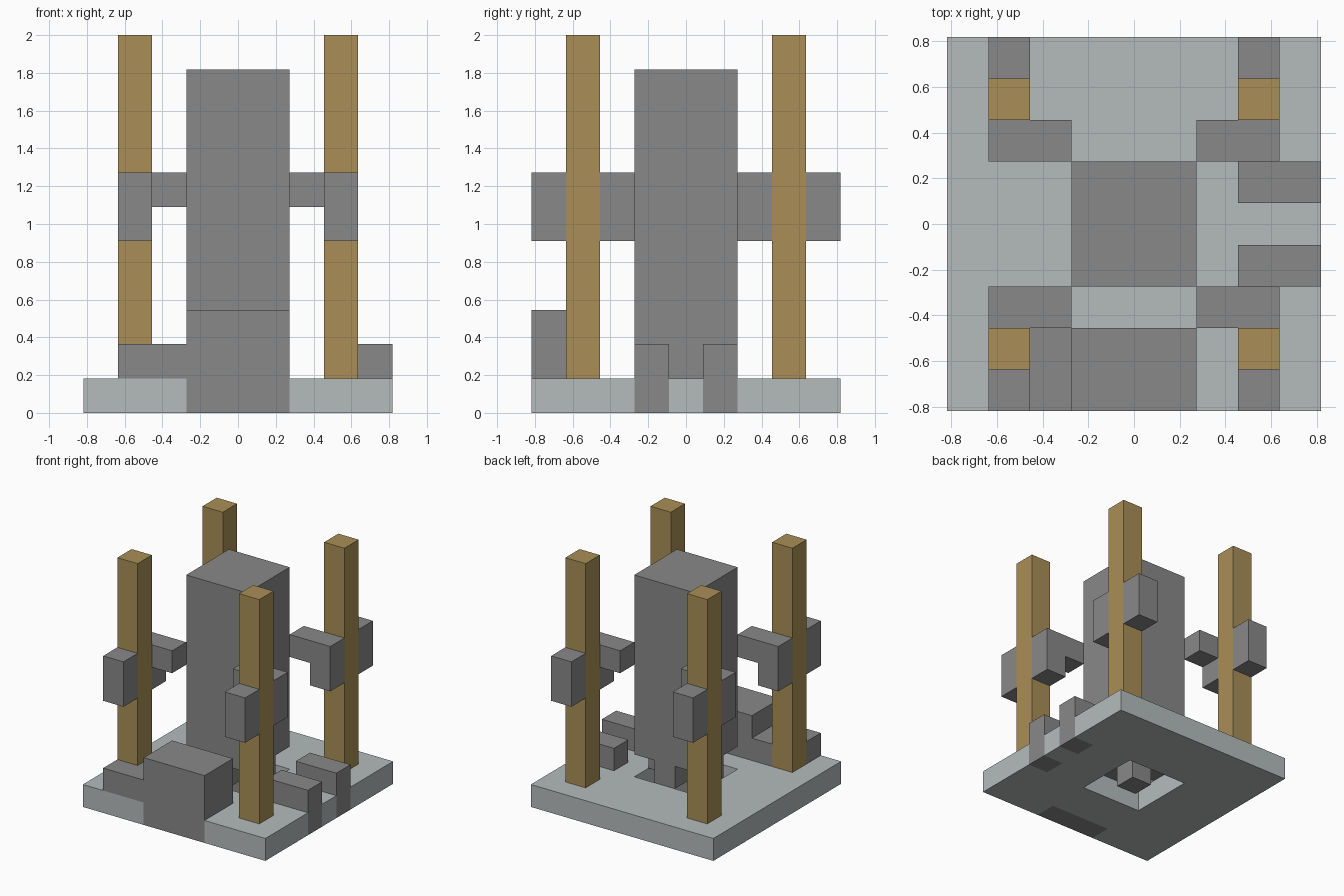
import bpy, bmesh

U = 2 / 11  # one building block

cube = bpy.data.objects.get("Cube")
if cube:
    bpy.data.objects.remove(cube, do_unlink=True)


def material(name, rgb):
    m = bpy.data.materials.new(name)
    m.use_nodes = True
    m.diffuse_color = (*rgb, 1)
    m.node_tree.nodes["Principled BSDF"].inputs["Base Color"].default_value = (*rgb, 1)
    return m


stone = material("grey stone", (0.25, 0.25, 0.25))
slab = material("pale slab", (0.46, 0.50, 0.50))
wood = material("tan wood", (0.40, 0.275, 0.095))


def finish(name, bm, mat):
    bmesh.ops.recalc_face_normals(bm, faces=bm.faces)
    mesh = bpy.data.meshes.new(name)
    bm.to_mesh(mesh)
    bm.free()
    mesh.materials.append(mat)
    obj = bpy.data.objects.new(name, mesh)
    bpy.context.collection.objects.link(obj)
    return obj


def solid(name, mat, plan, z0, z1):
    """Extrude a plan outline, given in block units, from z0 to z1."""
    bm = bmesh.new()
    face = bm.faces.new([bm.verts.new((x * U, y * U, z0 * U)) for x, y in plan])
    new = bmesh.ops.extrude_face_region(bm, geom=[face])["geom"]
    top = [v for v in new if isinstance(v, bmesh.types.BMVert)]
    bmesh.ops.translate(bm, verts=top, vec=(0, 0, (z1 - z0) * U))
    return finish(name, bm, mat)


def box(name, mat, xs, ys, zs):
    (a, b), (c, d) = sorted(xs), sorted(ys)
    return solid(name, mat, [(a, c), (b, c), (b, d), (a, d)], *zs)


# Base slab: grid of cells with a central opening and edge notches
def is_open(x, y):
    centre = abs(x) < 1.5 and abs(y) < 1.5
    front_notch = y < -3.5 and abs(x) < 1.5
    side_notch = x > 3.5 and 0.5 < abs(y) < 1.5
    return centre or front_notch or side_notch


bm = bmesh.new()
bmesh.ops.create_grid(bm, x_segments=9, y_segments=9, size=4.5 * U)
cells = [f for f in bm.faces
         if is_open(f.calc_center_median().x / U, f.calc_center_median().y / U)]
bmesh.ops.delete(bm, geom=cells, context="FACES")
new = bmesh.ops.extrude_face_region(bm, geom=bm.faces[:], use_keep_orig=True)["geom"]
bmesh.ops.translate(bm, verts=[v for v in new if isinstance(v, bmesh.types.BMVert)],
                    vec=(0, 0, U))
bmesh.ops.dissolve_limit(bm, angle_limit=0.01, verts=bm.verts[:], edges=bm.edges[:])
finish("base_slab", bm, slab)

# Tower on a cross-shaped foot and a narrow stem
box("tower", stone, (-1.5, 1.5), (-1.5, 1.5), (2, 10))
cross = [(-.5, -1.5), (.5, -1.5), (.5, -.5), (1.5, -.5), (1.5, .5), (.5, .5),
         (.5, 1.5), (-.5, 1.5), (-.5, .5), (-1.5, .5), (-1.5, -.5), (-.5, -.5)]
solid("tower_foot", stone, cross, 1, 2)
box("tower_stem", stone, (-.5, .5), (-.5, .5), (0, 1))

# Corner posts, each with an outer clamp and an inner hooked bracket
for sx, side in ((1, "left"), (-1, "right")):
    for sy, end in ((-1, "front"), (1, "back")):
        tag = f"{end}_{side}"
        post_x = (2.5 * sx, 3.5 * sx)
        box(f"post_{tag}", wood, post_x, (2.5 * sy, 3.5 * sy), (1, 11))
        box(f"clamp_{tag}", stone, post_x, (3.5 * sy, 4.5 * sy), (5, 7))
        box(f"bracket_{tag}", stone, post_x, (1.5 * sy, 2.5 * sy), (5, 7))
        box(f"bracket_arm_{tag}", stone, (1.5 * sx, 2.5 * sx),
            (1.5 * sy, 2.5 * sy), (6, 7))

# Front block set into the slab, with a low step wrapping the post
box("front_block", stone, (-1.5, 1.5), (-4.5, -2.5), (1, 3))
box("front_block_root", stone, (-1.5, 1.5), (-4.5, -3.5), (0, 1))
step = [(-3.5, -4.5), (-1.5, -4.5), (-1.5, -2.5), (-2.5, -2.5), (-2.5, -3.5), (-3.5, -3.5)]
solid("front_step", stone, step, 1, 2)

# Pair of side rails set into the slab edge
for s, end in ((-1, "front"), (1, "back")):
    ys = (0.5 * s, 1.5 * s)
    box(f"side_rail_{end}", stone, (2.5, 4.5), ys, (1, 2))
    box(f"side_rail_root_{end}", stone, (3.5, 4.5), ys, (0, 1))
